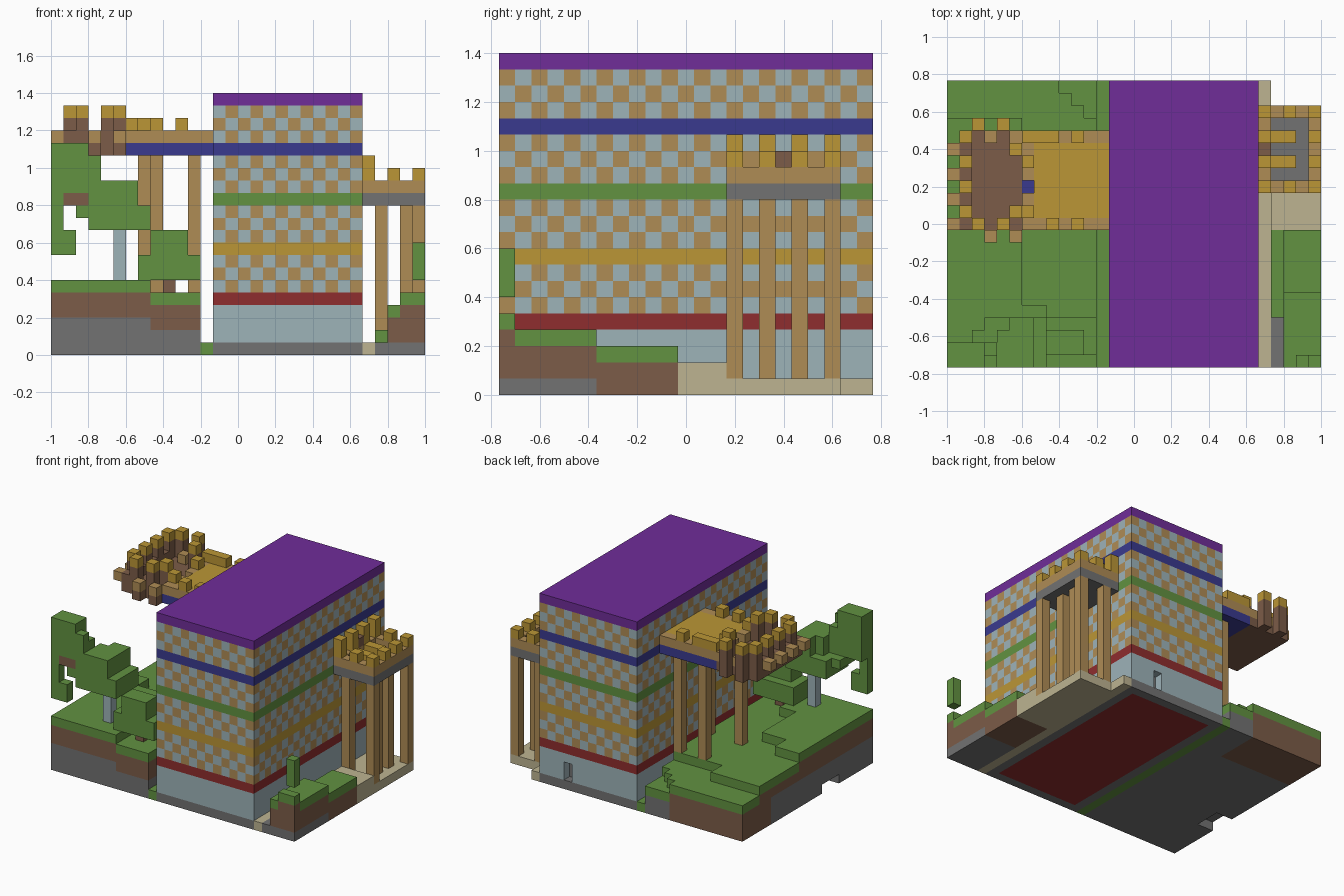
import bpy
import bmesh
from mathutils import Vector

cube = bpy.data.objects.get("Cube")
if cube:
    bpy.data.objects.remove(cube, do_unlink=True)

UNIT = 1 / 15
WIDTH, DEPTH = 30, 23


def make_material(name, hex_code):
    channels = [int(hex_code[n:n + 2], 16) / 255 for n in (0, 2, 4)]
    linear = [c / 12.92 if c <= 0.04045 else ((c + 0.055) / 1.055) ** 2.4 for c in channels]
    mat = bpy.data.materials.new(name)
    mat.use_nodes = True
    colour = (*linear, 1)
    mat.diffuse_color = colour
    shader = mat.node_tree.nodes["Principled BSDF"]
    shader.inputs["Base Color"].default_value = colour
    shader.inputs["Roughness"].default_value = 0.9
    return mat


purple = make_material("purple", "702D99")
tan = make_material("tan planks", "AF8C55")
pale = make_material("pale blue", "9EB3B9")
green = make_material("grass green", "629241")
brown = make_material("earth brown", "7C5C48")
gray = make_material("stone gray", "727272")
red = make_material("red", "8F2D2E")
blue = make_material("blue", "3A3A8F")
gold = make_material("gold", "BB9636")
sand = make_material("sand", "BDB491")

# Unit blocks: cell -> (part name, material)
cells = {}


def fill(part, mat, low, high):
    """Fill a box of blocks; mat may be a rule taking the cell."""
    for x in range(low[0], high[0]):
        for y in range(low[1], high[1]):
            for z in range(low[2], high[2]):
                colour = mat(x, y, z) if callable(mat) else mat
                cells[x, y, z] = (part, colour)


def column(part, mat, x, y, bottom, top):
    fill(part, mat, (x, y, bottom), (x + 1, y + 1, top))


# Left terrain: stepped grass over earth over stone
def left_height(x, y):
    if x == 12:
        return 1
    if (x < 8 and y < 5) or (x < 6 and y < 11) or (x < 3 and y < 13):
        return 6
    if y < 18 or (x < 6 and y < 20):
        return 5
    return 4 if x + y < 31 else 3


for x in range(13):
    for y in range(DEPTH):
        height = left_height(x, y)
        stone = 0 if y > 17 and x < 9 else 3 if x < 8 else 2
        if height > 1:
            column("left_terrain", brown, x, y, 0, height - 1)
            column("left_terrain", gray, x, y, 0, min(stone, height - 1))
        column("left_terrain", green, x, y, height - 1, height)
for y in range(6, 9):
    for x in range(2):
        del cells[x, y, 0]

# Right terrain: steps falling towards the back
for x in range(26, WIDTH):
    for y in range(11):
        height = 5 if y == 0 else 4 if y < 6 else 3
        if x == 27:
            height = min(height, 4)
        if x == 26:
            height = 1 if y < 4 else 2
        column("right_terrain", brown, x, y, 0, height)
        if y < 6:
            column("right_terrain", gray, x, y, 0, 1)
        if height > 1:
            column("right_terrain", green, x, y, height - 1, height)
column("floating_bush", green, 29, 0, 6, 9)

# Sand path and pad
fill("sand_path", sand, (25, 0, 0), (26, DEPTH, 1))
fill("sand_path", sand, (26, 11, 0), (WIDTH, 21, 1))
fill("sand_path", sand, (26, 11, 1), (WIDTH, 14, 2))


# Main tower: one stripe or checker per storey
STRIPES = {4: red, 8: gold, 12: green, 16: blue, 20: purple}


def tower_colour(x, y, z):
    if z == 0:
        return red if 13 < x < 24 and 0 < y < DEPTH - 1 else gray
    if z in STRIPES:
        return STRIPES[z]
    if z < 4:
        return pale
    return tan if (x + y + z) % 2 else pale


fill("main_tower", tower_colour, (13, 0, 0), (25, DEPTH, 21))
# Doorway in the back wall
for z in (1, 2):
    del cells[21, DEPTH - 1, z]
    column("main_tower", gray, 21, DEPTH - 2, z, z + 1)

# Left bridge: deck, rim, battlements and posts
fill("bridge_deck", blue, (6, 11, 16), (13, 19, 17))
fill("bridge_rim", tan, (6, 11, 17), (13, 19, 18))
fill("bridge_floor", gold, (7, 12, 17), (13, 18, 18))
del cells[6, 14, 17]
for y in (11, 18):
    for x in (8, 10):
        column("bridge_battlement", gold, x, y, 18, 19)
for y in (12, 16, 18):
    column("bridge_battlement", gold, 6, y, 18, 19)
column("bridge_battlement", gold, 7, 18, 18, 19)
for x, y in ((11, 17), (8, 17), (7, 12), (11, 12)):
    column("bridge_post", tan, x, y, left_height(x, y), 16)

# Round lookout: earth floor, raised gold-capped posts, low corbels
fill("lookout_floor", brown, (1, 11, 16), (6, 19, 17))


def capped_post(x, y):
    column("lookout_wall", brown, x, y, 16, 19)
    column("lookout_wall", gold, x, y, 19, 20)


for x in (2, 4):
    capped_post(x, 11)
    capped_post(x, 19)
for y in (12, 14, 16, 18):
    capped_post(1, y)
for y in (12, 17):
    capped_post(5, y)
for x in (3, 5):
    column("lookout_corbel", brown, x, 10, 16, 17)
    column("lookout_corbel", tan, x, 10, 17, 18)
    column("lookout_corbel", tan, x, 18, 17, 18)
for y in (11, 13, 15, 17):
    column("lookout_corbel", tan, 0, y, 17, 18)
    column("lookout_corbel", brown, 1, y, 17, 18)

# Right balcony: floor, rim, battlements and posts
fill("balcony_floor", gray, (25, 14, 12), (WIDTH, 21, 13))
for low, high in (((25, 14), (26, 21)), ((29, 14), (30, 21)),
                  ((25, 14), (30, 15)), ((25, 20), (30, 21))):
    fill("balcony_rim", tan, (*low, 13), (*high, 14))
for y in (14, 16, 18, 20):
    column("balcony_battlement", gold, 25, y, 14, 16)
    column("balcony_battlement", gold, 29, y, 14, 15)
for y in (14, 20):
    column("balcony_battlement", gold, 27, y, 14, 15)
for y in (16, 18):
    fill("balcony_step", gold, (26, y, 13), (28, y + 1, 14))
column("balcony_door", brown, 25, 17, 14, 15)
for x, y in ((26, 14), (29, 14), (28, 16), (28, 18), (26, 20), (29, 20)):
    column("balcony_post", tan, x, y, 1, 12)

# Leaning tree and low bush
column("tree_trunk", pale, 5, 2, 6, 10)
CROWN = (
    ((0, 0, 12), (3, 2, 17)),
    ((3, 0, 12), (4, 2, 15)),
    ((4, 0, 12), (5, 3, 14)),
    ((5, 0, 12), (7, 4, 14)),
    ((3, 0, 10), (8, 4, 12)),
    ((2, 0, 11), (4, 3, 12)),
    ((0, 0, 10), (1, 1, 12)),
    ((0, 0, 8), (2, 1, 10)),
)
for low, high in CROWN:
    fill("tree_crown", green, low, high)
column("tree_crown", green, 3, 0, 15, 16)
fill("tree_branch", brown, (1, 0, 12), (3, 1, 13))
fill("bush", green, (7, 1, 6), (12, 4, 8))
fill("bush", green, (8, 1, 8), (11, 3, 10))
column("bush_trunk", brown, 9, 2, 5, 6)


# Turn the exposed block sides of one part into a clean mesh
def build_part(part, members):
    bm = bmesh.new()
    mats, corners = [], {}

    def vert(point):
        if point not in corners:
            x, y, z = point
            corners[point] = bm.verts.new(
                Vector((x - WIDTH / 2, y - DEPTH / 2, z)) * UNIT)
        return corners[point]

    for cell, mat in members:
        if mat not in mats:
            mats.append(mat)
        for axis in range(3):
            u, v = (axis + 1) % 3, (axis + 2) % 3
            for side in (0, 1):
                neighbour = list(cell)
                neighbour[axis] += 2 * side - 1
                if tuple(neighbour) in cells:
                    continue
                loop = []
                for du, dv in ((0, 0), (1, 0), (1, 1), (0, 1)):
                    point = list(cell)
                    point[axis] += side
                    point[u] += du
                    point[v] += dv
                    loop.append(vert(tuple(point)))
                face = bm.faces.new(loop if side else loop[::-1])
                face.material_index = mats.index(mat)
    mesh = bpy.data.meshes.new(part)
    bm.to_mesh(mesh)
    bm.free()
    for mat in mats:
        mesh.materials.append(mat)
    obj = bpy.data.objects.new(part, mesh)
    bpy.context.collection.objects.link(obj)


parts = {}
for cell, (part, mat) in cells.items():
    parts.setdefault(part, []).append((cell, mat))
for part, members in parts.items():
    build_part(part, members)
